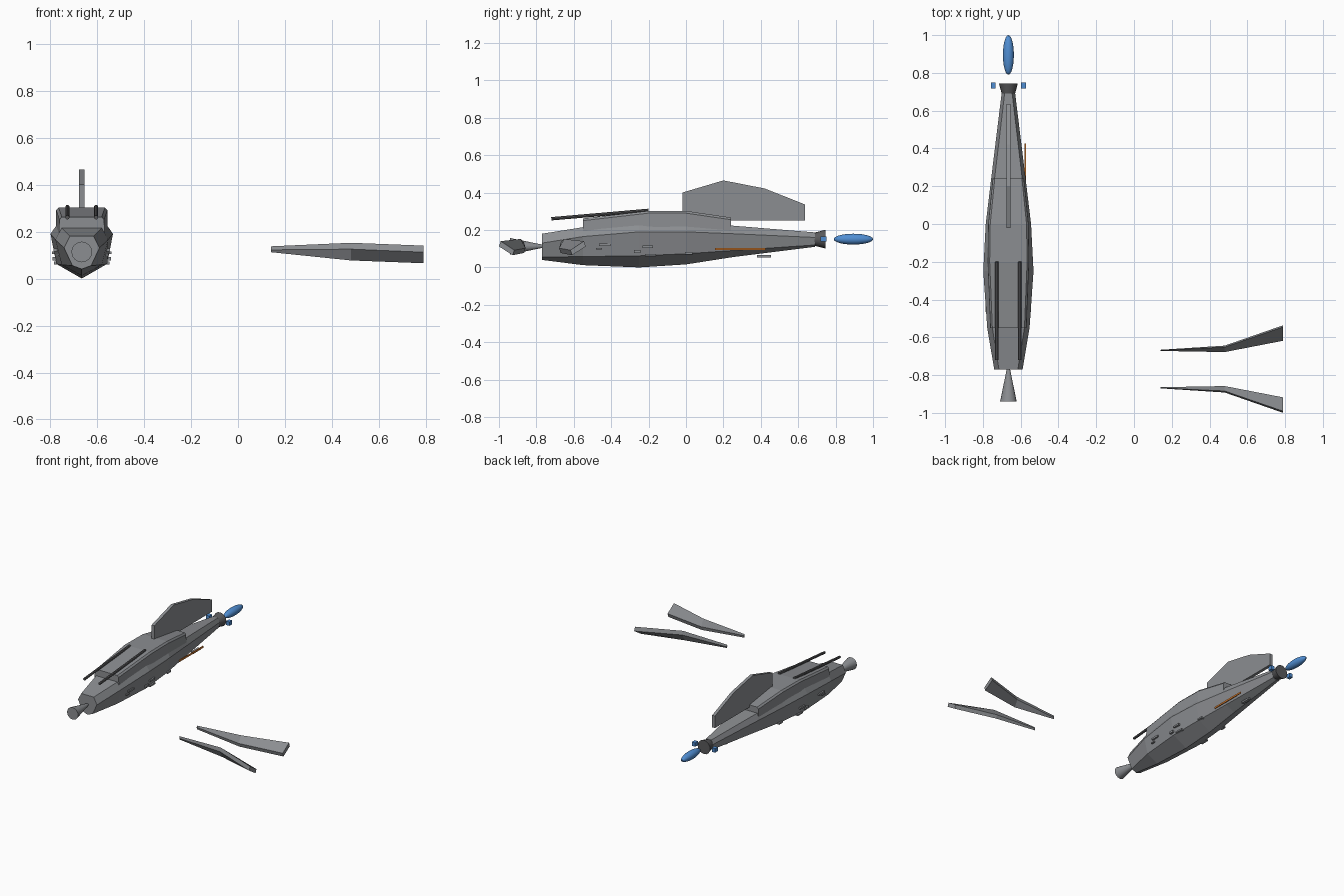
import bpy, bmesh
from mathutils import Vector

cube = bpy.data.objects.get("Cube")
if cube:
    bpy.data.objects.remove(cube)

CX = -0.665  # centre line of the craft


def material(name, rgb):
    m = bpy.data.materials.new(name)
    m.use_nodes = True
    col = (*rgb, 1)
    m.diffuse_color = col
    m.node_tree.nodes["Principled BSDF"].inputs["Base Color"].default_value = col
    return m


GREY = material("hull grey", (0.26, 0.27, 0.285))
DARK = material("dark metal", (0.10, 0.10, 0.105))
BLUE = material("engine blue", (0.08, 0.27, 0.65))
ORANGE = material("orange", (0.75, 0.22, 0.03))


def finish(name, bm, mat, smooth=False):
    bmesh.ops.recalc_face_normals(bm, faces=bm.faces)
    mesh = bpy.data.meshes.new(name)
    bm.to_mesh(mesh)
    bm.free()
    mesh.materials.append(mat)
    ob = bpy.data.objects.new(name, mesh)
    bpy.context.collection.objects.link(ob)
    if smooth:
        bpy.ops.object.select_all(action="DESELECT")
        ob.select_set(True)
        bpy.context.view_layer.objects.active = ob
        bpy.ops.object.shade_smooth_by_angle()
    return ob


def loft(name, rings, mat):
    """Skin a row of equal-sized rings and cap both ends."""
    bm = bmesh.new()
    rows = [[bm.verts.new(p) for p in ring] for ring in rings]
    n = len(rows[0])
    for a, b in zip(rows, rows[1:]):
        for i in range(n):
            j = (i + 1) % n
            bm.faces.new((a[i], a[j], b[j], b[i]))
    bm.faces.new(rows[0])
    bm.faces.new(rows[-1])
    return finish(name, bm, mat)


def box(name, centre, size, mat):
    bm = bmesh.new()
    bmesh.ops.create_cube(bm, size=1)
    bmesh.ops.scale(bm, vec=size, verts=bm.verts)
    bmesh.ops.translate(bm, vec=centre, verts=bm.verts)
    return finish(name, bm, mat)


def cone(name, start, end, r1, r2, mat, sides=16, smooth=True):
    a, b = Vector(start), Vector(end)
    bm = bmesh.new()
    bmesh.ops.create_cone(bm, cap_ends=True, segments=sides, radius1=r1,
                          radius2=r2, depth=(b - a).length)
    turn = (b - a).to_track_quat("Z", "Y").to_matrix()
    bmesh.ops.rotate(bm, matrix=turn, verts=bm.verts)
    bmesh.ops.translate(bm, vec=(a + b) / 2, verts=bm.verts)
    return finish(name, bm, mat, smooth)


# Faceted hull: y, then half width and height of deck, shoulder, chine; keel height
STATIONS = [
    (-0.77, 0.05, 0.18, 0.075, 0.13, 0.04, 0.055, 0.04),
    (-0.55, 0.085, 0.215, 0.112, 0.165, 0.085, 0.058, 0.012),
    (-0.25, 0.105, 0.23, 0.133, 0.19, 0.108, 0.062, 0.0),
    (0.0, 0.10, 0.235, 0.12, 0.19, 0.095, 0.073, 0.016),
    (0.25, 0.072, 0.223, 0.09, 0.18, 0.07, 0.09, 0.055),
    (0.69, 0.02, 0.187, 0.036, 0.16, 0.028, 0.12, 0.11),
]


def hull_ring(s):
    y, dw, dz, sw, sz, cw, cz, kz = s
    side = [(dw, dz), (sw, sz), (cw, cz)]
    pts = side + [(0, kz)] + [(-w, z) for w, z in reversed(side)]
    return [(CX + w, y, z) for w, z in pts]


loft("hull", [hull_ring(s) for s in STATIONS], GREY)


def hull_half_width(y, z):
    """Half width of the hull side between shoulder and chine."""
    for a, b in zip(STATIONS, STATIONS[1:]):
        if a[0] <= y <= b[0]:
            t = (y - a[0]) / (b[0] - a[0])
            s = [p + (q - p) * t for p, q in zip(a, b)]
            u = max(0, min(1, (z - s[6]) / (s[4] - s[6])))
            return s[5] + (s[3] - s[5]) * u


# Raised deckhouse with bevelled top edges
def deck_ring(y, w, z):
    half = [(w + 0.002, 0.195), (w, z - 0.012), (w - 0.01, z)]
    pts = half + [(-x, h) for x, h in reversed(half)]
    return [(CX + x, y, h) for x, h in pts]


loft("deckhouse", [deck_ring(*r) for r in (
    (-0.55, 0.095, 0.262), (-0.2, 0.109, 0.302),
    (0.0, 0.106, 0.302), (0.24, 0.082, 0.267))], GREY)

# Dorsal fin
FIN = [(-0.02, 0.25), (-0.02, 0.40), (0.2, 0.465), (0.42, 0.422),
       (0.635, 0.337), (0.635, 0.25)]
loft("dorsal_fin", [[(CX + dx, y, z) for y, z in FIN] for dx in (-0.011, 0.011)], GREY)

# Twin rods on the deckhouse, and the engine pods at the tail
for side, label in ((1, "left"), (-1, "right")):
    x = CX + side * 0.061
    cone(label + "_deck_rod", (x, -0.72, 0.26), (x, -0.2, 0.305), 0.009, 0.009, DARK, 8)
    box(label + "_engine_pod", (CX + side * 0.08, 0.734, 0.152), (0.026, 0.032, 0.028), BLUE)

# Nose horn, tail nozzle and exhaust plume
cone("nose_horn", (CX, -0.94, 0.113), (CX, -0.765, 0.113), 0.044, 0.008, GREY)
cone("tail_nozzle", (CX, 0.68, 0.151), (CX, 0.745, 0.151), 0.033, 0.05, DARK)
bm = bmesh.new()
bmesh.ops.create_uvsphere(bm, u_segments=24, v_segments=14, radius=1)
bmesh.ops.scale(bm, vec=(0.029, 0.105, 0.029), verts=bm.verts)
bmesh.ops.translate(bm, vec=(CX, 0.895, 0.151), verts=bm.verts)
finish("exhaust_plume", bm, BLUE, True)

# Small side fittings on both flanks: y, z, length, height
for i, (y, z, l, h) in enumerate([
        (-0.435, 0.122, 0.06, 0.013), (-0.465, 0.10, 0.03, 0.008),
        (-0.26, 0.085, 0.035, 0.015), (-0.205, 0.11, 0.055, 0.012),
        (-0.19, 0.066, 0.06, 0.011), (0.015, 0.076, 0.04, 0.012)]):
    for side, label in ((1, "left"), (-1, "right")):
        x = CX + side * hull_half_width(y, z)
        box(f"{label}_fitting_{i}", (x, y, z), (0.024, l, h), GREY)

# Orange boom along the left flank and the small plate below it
box("orange_boom", (CX + 0.089, 0.29, 0.099), (0.006, 0.27, 0.012), ORANGE)
box("lower_plate", (CX + 0.035, 0.417, 0.059), (0.02, 0.075, 0.012), GREY)

# Pair of detached swept blades, mirrored about one plane: x, then y/z corners
MIRROR_Y = -0.768
BLADE = [
    (0.14, [(-0.870, 0.122), (-0.868, 0.137), (-0.864, 0.127), (-0.866, 0.112)]),
    (0.48, [(-0.892, 0.125), (-0.884, 0.152), (-0.858, 0.103), (-0.866, 0.077)]),
    (0.79, [(-1.0, 0.112), (-0.991, 0.14), (-0.918, 0.092), (-0.927, 0.065)]),
]
for flip, label in ((False, "front_blade"), (True, "rear_blade")):
    loft(label, [[(x, 2 * MIRROR_Y - y if flip else y, z) for y, z in pts]
                 for x, pts in BLADE], GREY)
